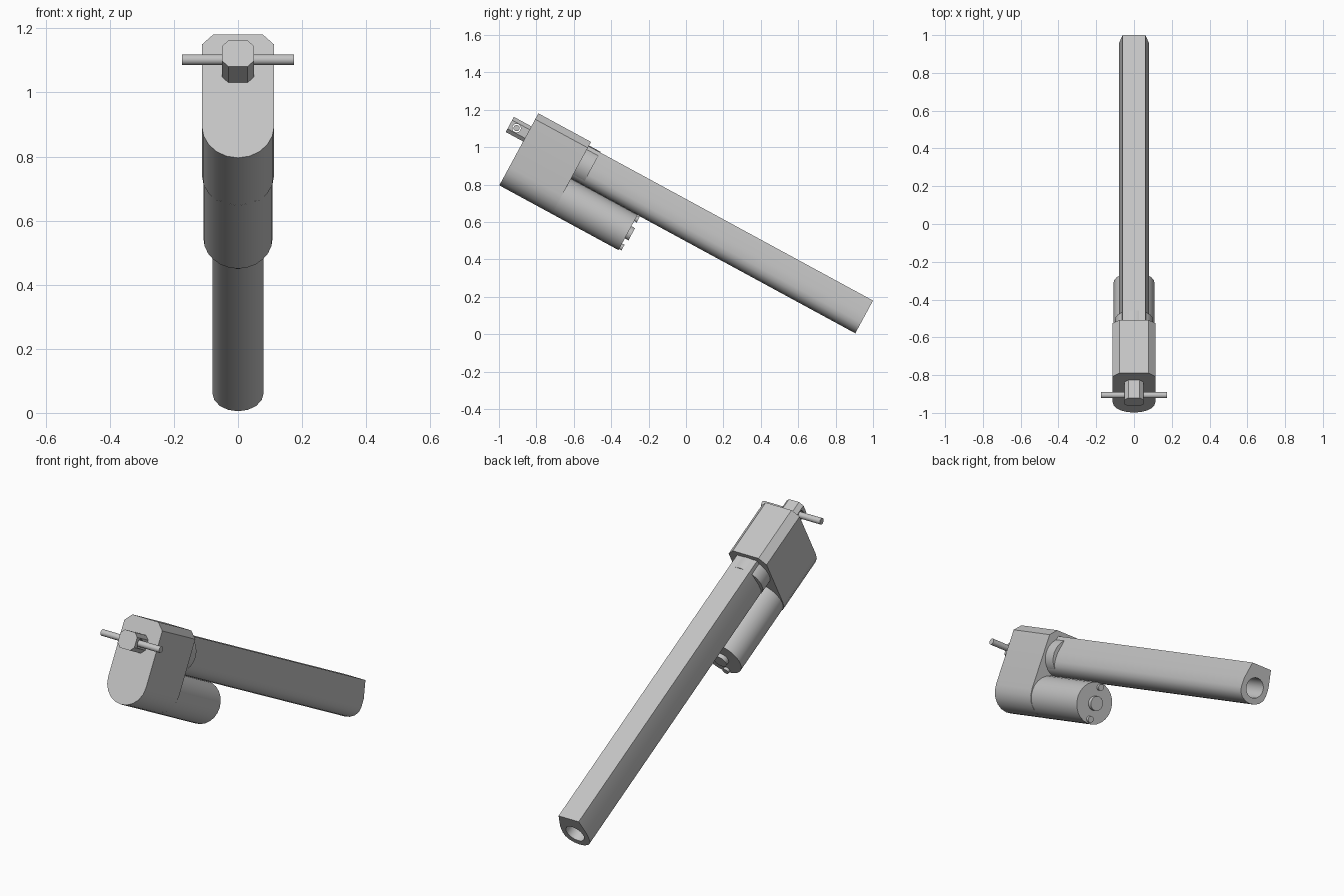
import bpy, bmesh, math
from mathutils import Matrix, Vector

cube = bpy.data.objects.get("Cube")
if cube:
    bpy.data.objects.remove(cube, do_unlink=True)

# Tilted frame: local y runs down the tube, local z is square to its flat top
TILT = Matrix.Translation((0, 1, 0.18)) @ Matrix.Rotation(math.radians(-28.5), 4, 'X')

grey = bpy.data.materials.new("light_grey_metal")
grey.use_nodes = True
colour = (0.55, 0.55, 0.55, 1)
grey.diffuse_color = colour
grey.node_tree.nodes["Principled BSDF"].inputs["Base Color"].default_value = colour


def arc(rx, rz, cz, start, end, steps, cx=0):
    """Points of an elliptical arc, angles in degrees."""
    angles = [math.radians(start + (end - start) * i / steps) for i in range(steps + 1)]
    return [(cx + rx * math.cos(a), cz + rz * math.sin(a)) for a in angles]


def circle(r, cz, steps=24):
    return arc(r, r, cz, 0, 360, steps)[:-1]


def prism(name, profile, start, end):
    """Extrude an (x, z) profile along the tube axis."""
    bm = bmesh.new()
    face = bm.faces.new([bm.verts.new((x, start, z)) for x, z in profile])
    ext = bmesh.ops.extrude_face_region(bm, geom=[face])
    verts = [g for g in ext["geom"] if isinstance(g, bmesh.types.BMVert)]
    bmesh.ops.translate(bm, verts=verts, vec=Vector((0, end - start, 0)))
    bmesh.ops.recalc_face_normals(bm, faces=bm.faces)
    return finish(name, bm)


def cross_rod(name, radius, half_length, y, z):
    """Cylinder lying along x."""
    bm = bmesh.new()
    bmesh.ops.create_cone(bm, cap_ends=True, segments=20, radius1=radius, radius2=radius,
                          depth=2 * half_length,
                          matrix=Matrix.Translation((0, y, z)) @ Matrix.Rotation(math.pi / 2, 4, 'Y'))
    return finish(name, bm)


def finish(name, bm):
    bm.transform(TILT)
    mesh = bpy.data.meshes.new(name)
    bm.to_mesh(mesh)
    bm.free()
    mesh.materials.append(grey)
    obj = bpy.data.objects.new(name, mesh)
    bpy.context.collection.objects.link(obj)
    return obj


def cut(obj, cutter):
    """Bore a hole and discard the cutter."""
    mod = obj.modifiers.new("bore", 'BOOLEAN')
    mod.operation = 'DIFFERENCE'
    mod.solver = 'EXACT'
    mod.object = cutter
    bpy.context.view_layer.objects.active = obj
    bpy.ops.object.modifier_apply(modifier=mod.name)
    bpy.data.objects.remove(cutter, do_unlink=True)


# Gear housing: chamfered top, round bottom
housing = prism("gear_housing",
                [(0.077, 0.026), (-0.077, 0.026), (-0.113, -0.01)]
                + arc(0.113, 0.113, -0.299, 180, 360, 10) + [(0.113, -0.01)], -2.05, -1.73)

# Outer tube: flat top, slightly flared sides, round underside, open end
tube = prism("outer_tube",
             [(0.06, 0), (-0.06, 0), (-0.08, -0.09)]
             + arc(0.08, 0.064, -0.135, 180, 360, 8) + [(0.08, -0.09)], -1.73, 0)
cut(tube, prism("tube_bore", circle(0.052, -0.115), -0.3, 0.1))

# Collar between housing and tube
collar = prism("collar", circle(0.1, -0.096), -1.74, -1.66)

# Motor with end boss and two screws
MOTOR_Z = -0.304
motor = prism("motor", circle(0.108, MOTOR_Z), -1.74, -1.325)
boss = prism("motor_boss", circle(0.037, MOTOR_Z, 16), -1.33, -1.303)
screws = [prism(f"motor_screw_{side}", circle(0.017, MOTOR_Z + dz, 12), -1.33, -1.31)
          for side, dz in (("upper", 0.085), ("lower", -0.085))]

# Mounting lug with chamfered corners, and its cross pin
w, h, c, lug_z = 0.05, 0.046, 0.02, -0.099
lug_profile = [(w, h - c), (w - c, h), (c - w, h), (-w, h - c),
               (-w, c - h), (c - w, -h), (w - c, -h), (w, c - h)]
lug = prism("mounting_lug", [(x, z + lug_z) for x, z in lug_profile], -2.156, -2.04)
cut(lug, cross_rod("lug_bore", 0.023, 0.1, -2.115, lug_z))
pin = cross_rod("mounting_pin", 0.0165, 0.175, -2.115, lug_z)

# Smooth the round sides, keep the chamfers and ends crisp
bpy.ops.object.select_all(action='DESELECT')
for obj in [housing, tube, collar, motor, boss, *screws, lug, pin]:
    obj.select_set(True)
bpy.context.view_layer.objects.active = housing
bpy.ops.object.shade_smooth_by_angle(angle=math.radians(35))
